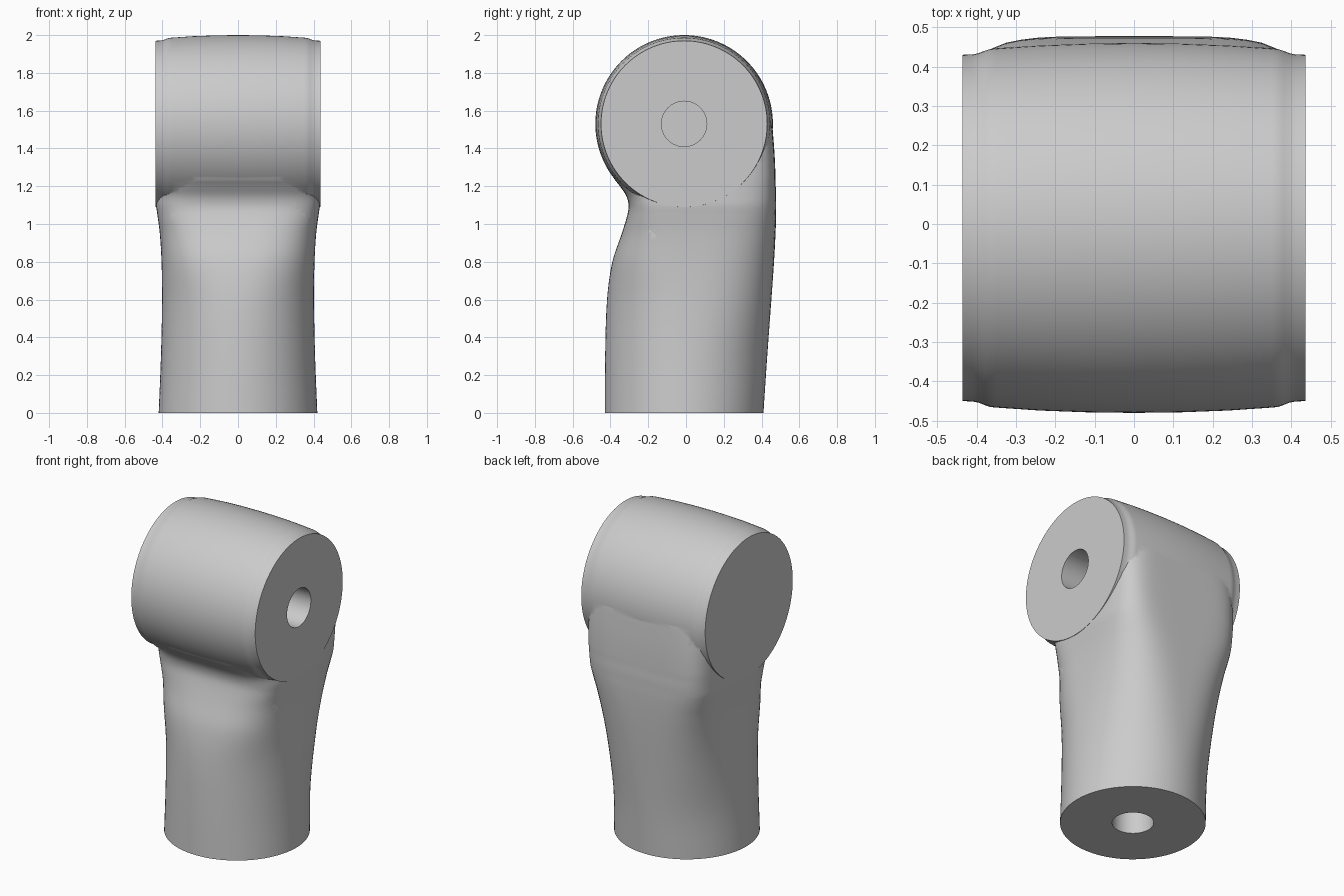
import bpy, bmesh, math
from mathutils import Matrix, Vector

if "Cube" in bpy.data.objects:
    bpy.data.objects.remove(bpy.data.objects["Cube"])

CY = -0.01          # shared y of the column axis and barrel axis
HZ = 1.53           # height of the barrel axis
SIDES = 96

grey = bpy.data.materials.new("plain_grey")
grey.diffuse_color = (0.6, 0.6, 0.6, 1)
grey.use_nodes = True
grey.node_tree.nodes["Principled BSDF"].inputs["Base Color"].default_value = grey.diffuse_color


def make(name, bm):
    bmesh.ops.recalc_face_normals(bm, faces=bm.faces[:])
    mesh = bpy.data.meshes.new(name)
    bm.to_mesh(mesh)
    bm.free()
    ob = bpy.data.objects.new(name, mesh)
    bpy.context.collection.objects.link(ob)
    mesh.materials.append(grey)
    return ob


def activate(ob):
    bpy.ops.object.select_all(action='DESELECT')
    ob.select_set(True)
    bpy.context.view_layer.objects.active = ob


def boolean(ob, other, op):
    mod = ob.modifiers.new("cut", 'BOOLEAN')
    mod.operation, mod.object, mod.solver = op, other, 'EXACT'
    activate(ob)
    bpy.ops.object.modifier_apply(modifier=mod.name)


def loft(name, rings):
    bm = bmesh.new()
    loops = [[bm.verts.new(p) for p in ring] for ring in rings]
    n = len(loops[0])
    for a, b in zip(loops, loops[1:]):
        for i in range(n):
            j = (i + 1) % n
            bm.faces.new((a[i], a[j], b[j], b[i]))
    bm.faces.new(loops[0][::-1])
    bm.faces.new(loops[-1])
    return make(name, bm)


# Column sections: z, half width, front y, back y, front squareness, back squareness
KEYS = [
    (0.00, .420, -.430, .410, 2.0, 2.0),
    (0.30, .408, -.428, .430, 2.0, 2.1),
    (0.60, .402, -.418, .452, 2.1, 2.6),
    (0.80, .405, -.390, .466, 2.5, 3.2),
    (0.95, .414, -.340, .474, 3.0, 4.0),
    (1.05, .427, -.310, .477, 3.7, 4.8),
    (1.10, .434, -.304, .477, 4.0, 5.2),
    (1.15, .434, -.317, .477, 4.0, 5.6),
    (1.20, .434, -.350, .475, 4.0, 6.0),
    (1.25, .434, -.385, .474, 4.0, 6.3),
    (1.35, .434, -.395, .470, 4.0, 6.5),
    (1.45, .434, -.395, .463, 4.0, 6.5),
    (1.55, .432, -.390, .453, 4.0, 6.0),
    (1.65, .428, -.380, .430, 4.0, 5.0),
    (1.75, .420, -.340, .380, 4.0, 4.0),
]


def section(k):
    z, hx, front, back, nf, nb = k
    ring = []
    for i in range(SIDES):
        a = 2 * math.pi * i / SIDES
        c, s = math.cos(a), math.sin(a)
        n, hy = (nb, back - CY) if s > 0 else (nf, CY - front)
        r = (abs(c) ** n + abs(s) ** n) ** (-1 / n)
        ring.append((hx * r * c, CY + hy * r * s, z))
    return ring


def smooth_keys(keys, steps=4):
    # non-uniform cubic Hermite interpolation over height
    def slope(i, c):
        a, b = keys[max(i - 1, 0)], keys[min(i + 1, len(keys) - 1)]
        return (b[c] - a[c]) / (b[0] - a[0])
    out = []
    for i in range(len(keys) - 1):
        p, q = keys[i], keys[i + 1]
        h = q[0] - p[0]
        for s in range(steps):
            t = s / steps
            row = [p[0] + h * t]
            for c in range(1, 6):
                row.append((2*t**3 - 3*t*t + 1) * p[c] + (t**3 - 2*t*t + t) * h * slope(i, c)
                           + (3*t*t - 2*t**3) * q[c] + (t**3 - t*t) * h * slope(i + 1, c))
            out.append(row)
    return out + [keys[-1]]


body = loft("arm_body", [section(k) for k in smooth_keys(KEYS)])

# Barrel head across the top, slightly bulged with a soft step near each end
half = [(0, .470), (.12, .4685), (.24, .464), (.35, .4565), (.365, .455),
        (.38, .450), (.395, .444), (.41, .441), (.436, .440)]
profile = [(-x, r) for x, r in half[:0:-1]] + half
barrel = loft("barrel", [[(x, CY + r * math.cos(2 * math.pi * i / 128),
                           HZ + r * math.sin(2 * math.pi * i / 128)) for i in range(128)]
                         for x, r in profile])
boolean(body, barrel, 'UNION')

# Front cover: outline extruded from the front, then split off the body
right = [(.35, .14), (.378, .15), (.392, .175), (.40, .21), (.40, .94), (.385, 1.0),
         (.35, 1.055), (.31, 1.085), (.298, 1.12), (.29, 1.17), (.275, 1.205), (.25, 1.22)]
outline = right + [(-x, z) for x, z in right[::-1]]
cutter = loft("cover_cutter", [[(x, y, z) for x, z in outline] for y in (-.7, -.16)])
cover = body.copy()
cover.data = body.data.copy()
cover.name = "front_cover"
bpy.context.collection.objects.link(cover)
boolean(cover, cutter, 'INTERSECT')
boolean(body, cutter, 'DIFFERENCE')


# Round cable holes in the right end and the base
def hole(centre, axis):
    bm = bmesh.new()
    rot = Vector((0, 0, 1)).rotation_difference(Vector(axis)).to_matrix().to_4x4()
    bmesh.ops.create_cone(bm, cap_ends=True, segments=64, radius1=.12, radius2=.12,
                          depth=.8, matrix=Matrix.Translation(centre) @ rot)
    ob = make("hole_cutter", bm)
    boolean(body, ob, 'DIFFERENCE')
    return ob


helpers = [barrel, cutter, hole((.436, CY, HZ), (1, 0, 0)), hole((0, CY, 0), (0, 0, 1))]
for ob in helpers:
    bpy.data.objects.remove(ob)

for ob in (body, cover):
    activate(ob)
    bpy.ops.object.shade_smooth_by_angle(angle=math.radians(32))
